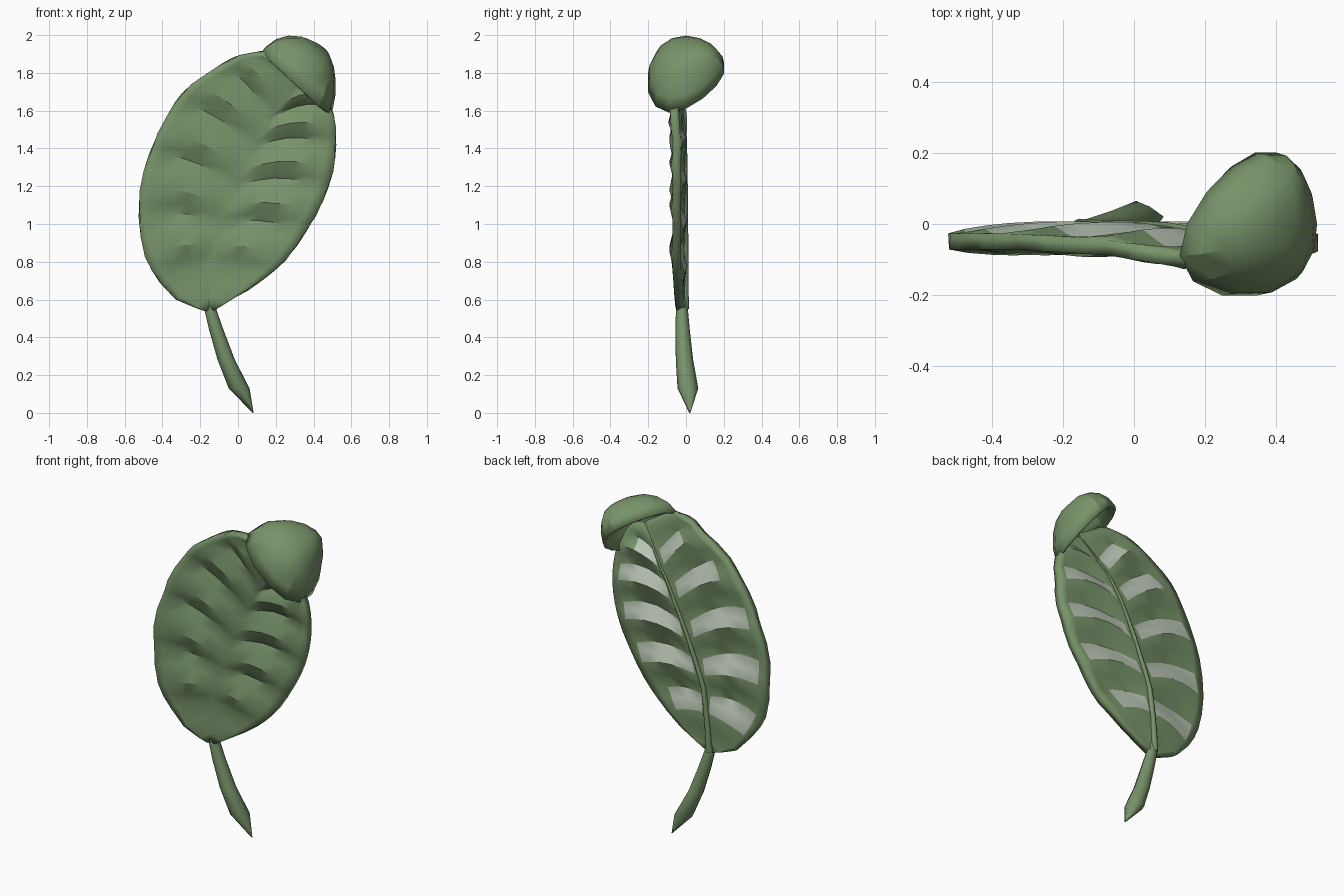
import bpy, math
from mathutils import Vector

if "Cube" in bpy.data.objects:
    bpy.data.objects.remove(bpy.data.objects["Cube"])


def material(name, rgb):
    m = bpy.data.materials.new(name)
    m.diffuse_color = (*rgb, 1)
    m.use_nodes = True
    m.node_tree.nodes["Principled BSDF"].inputs["Base Color"].default_value = m.diffuse_color
    return m


GREEN = material("leaf_green", (0.185, 0.29, 0.14))
PALE = material("pale_stripe", (0.50, 0.57, 0.47))


def make(name, verts, faces, mats, angle=35):
    me = bpy.data.meshes.new(name)
    me.from_pydata(verts, [], faces)
    for m in mats:
        me.materials.append(m)
    ob = bpy.data.objects.new(name, me)
    bpy.context.collection.objects.link(ob)
    bpy.ops.object.select_all(action='DESELECT')
    ob.select_set(True)
    bpy.context.view_layer.objects.active = ob
    bpy.ops.object.shade_smooth_by_angle(angle=math.radians(angle))
    return ob


def solidify(ob, thickness, offset, mat_offset=0):
    s = ob.modifiers.new("thickness", 'SOLIDIFY')
    s.thickness, s.offset = thickness, offset
    s.material_offset = s.material_offset_rim = mat_offset


def tube(name, path, sides=8):
    # level rings of radius r along (x, y, z, r)
    verts = [(x + r * math.cos(a), y + r * math.sin(a), z)
             for x, y, z, r in path
             for a in [2 * math.pi * k / sides for k in range(sides)]]
    faces = [(j * sides + k, j * sides + (k + 1) % sides,
              (j + 1) * sides + (k + 1) % sides, (j + 1) * sides + k)
             for j in range(len(path) - 1) for k in range(sides)]
    n = len(verts)
    faces += [tuple(reversed(range(sides))), tuple(range(n - sides, n))]
    return make(name, verts, faces, [GREEN], 50)


# Rows along the side veins: left edge, midrib, right edge as (x, z), half a vein apart
ROWS = [
    (-.17, .55, -.155, .55, -.13, .555),
    (-.33, .60, -.145, .70, .05, .645),
    (-.46, .76, -.13, .84, .20, .76),
    (-.515, .93, -.115, .94, .31, .88),
    (-.525, 1.10, -.08, 1.04, .385, 1.00),
    (-.50, 1.28, -.04, 1.14, .45, 1.12),
    (-.45, 1.42, 0, 1.24, .49, 1.23),
    (-.38, 1.565, .05, 1.345, .515, 1.35),
    (-.295, 1.695, .10, 1.45, .52, 1.46),
    (-.16, 1.80, .15, 1.535, .508, 1.58),
    (-.03, 1.88, .205, 1.61, .475, 1.67),
    (.06, 1.905, .275, 1.71, .445, 1.74),
    (.15, 1.92, .34, 1.80, .41, 1.78),
]


def row(v):
    # smooth curve through the rows
    j = min(int(v * 2), len(ROWS) - 2)
    f = v * 2 - j
    pts = [ROWS[max(0, min(k, len(ROWS) - 1))] for k in range(j - 1, j + 3)]
    return [b + .5 * f * (c - a + f * (2 * a - 5 * b + 4 * c - d + f * (3 * (b - c) + d - a)))
            for a, b, c, d in zip(*pts)]


BAND = 0.2    # half height of a pale band, in vein spacings


def ledge(v):
    # saw-tooth: steep step across the band, slow return between bands
    d = v - math.floor(v + 0.5)
    if abs(d) <= BAND:
        return -d / BAND
    return (d - math.copysign(0.5, d)) / (0.5 - BAND)


def back_point(u, v):
    lx, lz, mx, mz, rx, rz = row(v)
    ex, ez = (lx, lz) if u < 0 else (rx, rz)
    w = abs(u)
    hump = math.sin(math.pi * w)
    arch = 0.055 * hump * math.sin(math.pi * v / 6)
    lean = 0.085 * max(0, (v - 3) / 3) ** 3
    fade = min(1, v, (6 - v))
    y = -0.005 + 0.024 * ledge(v) * max(hump, 0) ** 0.7 * fade
    y -= 0.022 * w * w * fade + 0.008 * hump * fade + lean
    return Vector((mx + (ex - mx) * w, y, mz + (ez - mz) * w + arch))


# Leaf blade: pale bands follow the veins on the back only
half = [.08, .24, .42, .6, .74, .89, 1]
US = [-u for u in reversed(half)] + [0] + half
VS = sorted(v for k in range(7) for v in [k + d for d in (-BAND, 0, BAND, .5)]
            if 0 <= v <= 6)
nu = len(US)
verts = [back_point(u, v) for v in VS for u in US]
faces, pale = [], []
for j in range(len(VS) - 1):
    for i in range(nu - 1):
        a = j * nu + i
        faces.append((a, a + nu, a + nu + 1, a + 1))
        v = (VS[j] + VS[j + 1]) / 2
        u = (US[i] + US[i + 1]) / 2
        k = round(v)
        reach = 0.6 if k == 5 else 0.74 if (k == 1 and u > 0) or (k == 4 and u < 0) else 0.89
        pale.append(abs(v - k) < BAND and 1 <= k <= 5 and 0.08 < abs(u) < reach)
blade = make("leaf_blade", verts, faces, [PALE, GREEN, GREEN])
for p, is_pale in zip(blade.data.polygons, pale):
    p.material_index = 0 if is_pale else 1
solidify(blade, 0.045, -1, 1)

# Midrib raised on the back
tube("midrib", [(*(back_point(0, v) + Vector((0, .002, 0))), .018 - .002 * v)
                for v in [k / 2 for k in range(13)]])

# Stem with pointed foot
tube("stem", [(.08, .02, 0, .003), (.006, .01, .13, .055), (-.062, -.008, .28, .046),
              (-.115, -.018, .44, .038), (-.15, -.022, .56, .031), (-.148, -.022, .63, .018)])

# Curled tip: hollow hood tilted towards upper right
C = Vector((.298, 0, 1.745))
T = Vector((.73, 0, -.68))
N = Vector((.68, 0, .73))
SEG, RINGS = 14, 5


def hood_point(a, s):
    sa, ca = math.sin(a), math.cos(s)
    rise = 0.11 * max(0, (sa + .6) / 1.6) * (1 - s / (math.pi / 2))
    t = .242 * math.cos(a) * (1 - .25 * sa) * ca
    t -= .05 * math.sin(2 * s) * max(0, math.cos(a))
    return C + T * t + N * (rise + .235 * math.sin(s)) + Vector((0, .207 * sa * ca ** .9, 0))


verts = [hood_point(2 * math.pi * k / SEG, j / RINGS * math.pi / 2)
         for j in range(RINGS) for k in range(SEG)]
verts.append(C + N * .235)
faces = [(j * SEG + k, j * SEG + (k + 1) % SEG,
          (j + 1) * SEG + (k + 1) % SEG, (j + 1) * SEG + k)
         for j in range(RINGS - 1) for k in range(SEG)]
top = (RINGS - 1) * SEG
faces += [(top + k, top + (k + 1) % SEG, len(verts) - 1) for k in range(SEG)]
hood = make("curled_tip", verts, faces, [GREEN], 25)
solidify(hood, 0.018, -1)
